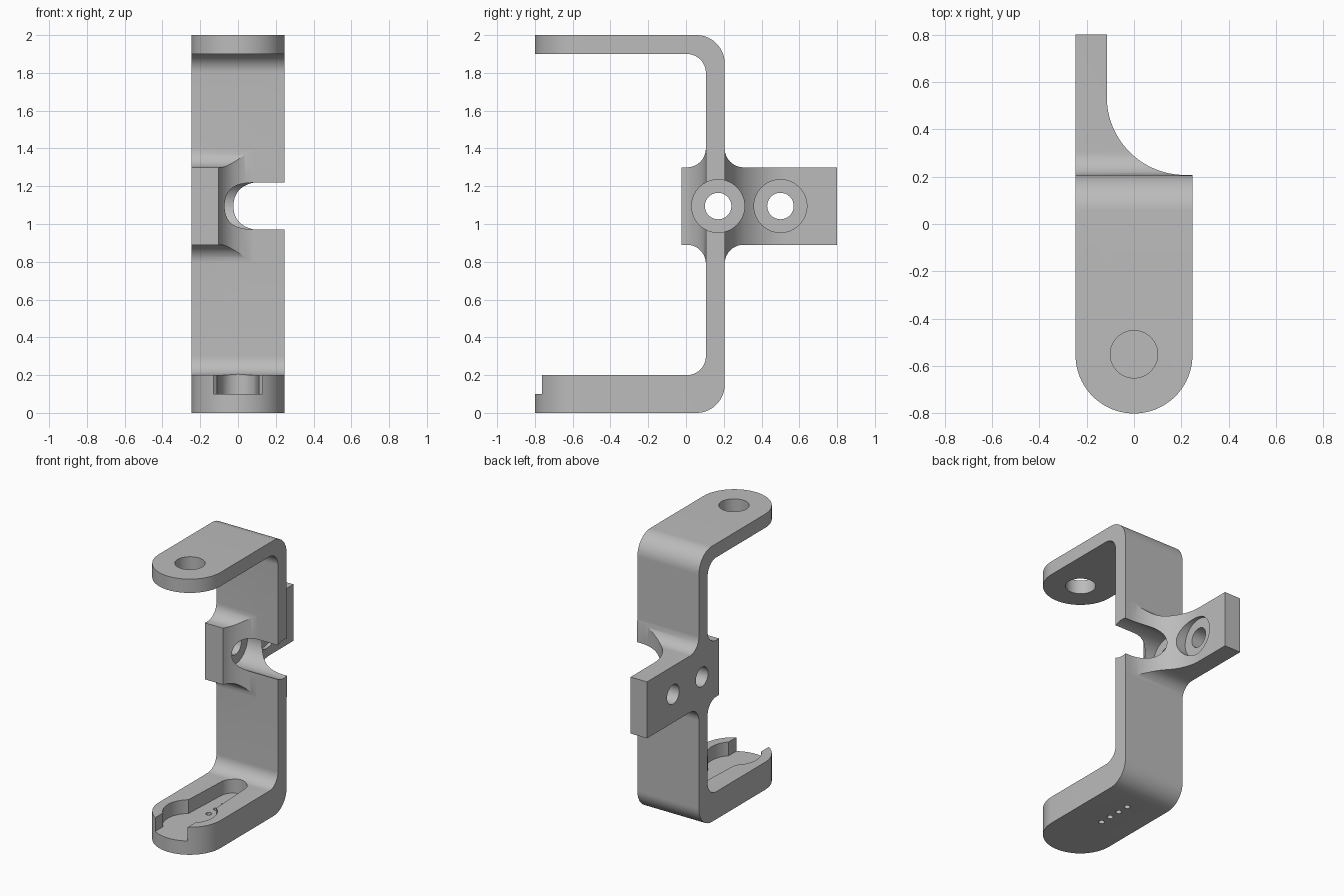
import bpy, bmesh
from math import radians, cos, sin

if "Cube" in bpy.data.objects:
    bpy.data.objects.remove(bpy.data.objects["Cube"], do_unlink=True)

gray = bpy.data.materials.new("plain gray")
gray.use_nodes = True
gray.diffuse_color = (0.5, 0.5, 0.5, 1)
gray.node_tree.nodes["Principled BSDF"].inputs["Base Color"].default_value = (0.5, 0.5, 0.5, 1)

HALF = 0.247       # half width of the strap
BACK, FRONT = 0.205, 0.105   # faces of the upright web
MID = 1.095        # height of the mounting plate centre


def arc(cx, cy, r, start, end, steps=16):
    angles = [radians(start + (end - start) * i / steps) for i in range(steps + 1)]
    return [(cx + r * cos(a), cy + r * sin(a)) for a in angles]


def circle(cx, cy, r):
    return arc(cx, cy, r, 0, 360, 64)[:-1]


def prism(name, outline, low, high, axis):
    """Extrude a yz outline along x, or an xy outline along z."""
    place = (lambda p, h: (h, *p)) if axis == "x" else (lambda p, h: (*p, h))
    bm = bmesh.new()
    base = bm.faces.new([bm.verts.new(place(p, low)) for p in outline])
    grown = bmesh.ops.extrude_face_region(bm, geom=[base], use_keep_orig=True)
    for v in grown["geom"]:
        if isinstance(v, bmesh.types.BMVert):
            v.co["xyz".index(axis)] = high
    bmesh.ops.recalc_face_normals(bm, faces=bm.faces)
    mesh = bpy.data.meshes.new(name)
    bm.to_mesh(mesh)
    bm.free()
    mesh.materials.append(gray)
    obj = bpy.data.objects.new(name, mesh)
    bpy.context.collection.objects.link(obj)
    return obj


def combine(target, tool, operation):
    mod = target.modifiers.new("shape", "BOOLEAN")
    mod.operation, mod.solver, mod.object = operation, "EXACT", tool
    bpy.context.view_layer.objects.active = target
    bpy.ops.object.modifier_apply(modifier=mod.name)
    bpy.data.objects.remove(tool, do_unlink=True)


# Side silhouette: two arms, upright web and mounting plate
side = [(-0.85, 0)]
side += arc(BACK - 0.15, 0.15, 0.15, -90, 0)
side += arc(BACK + 0.1, 0.79, 0.1, 180, 90)
side += [(0.85, 0.89), (0.85, 1.3)]
side += arc(BACK + 0.1, 1.4, 0.1, 270, 180)
side += arc(BACK - 0.15, 1.85, 0.15, 0, 90)
side += [(-0.85, 2), (-0.85, 1.9)]
side += arc(FRONT - 0.1, 1.8, 0.1, 90, 0)
side += arc(FRONT - 0.1, 1.4, 0.1, 0, -90)
side += [(-0.025, 1.3), (-0.025, 0.89)]
side += arc(FRONT - 0.1, 0.79, 0.1, 90, 0)
side += arc(FRONT - 0.1, 0.3, 0.1, 0, -90)
side += [(-0.85, 0.2)]
bracket = prism("bracket", side, -0.3, 0.3, "x")

# Plan outline: rounded arm ends, and the plate flaring into the web
plan = arc(0, HALF - 0.8, HALF, 180, 360, 40)
plan += [(HALF, BACK + 0.002)]
plan += arc(0.215, BACK + 0.332, 0.33, 270, 180, 24)
plan += [(-0.115, 0.8), (-HALF, 0.8)]
combine(bracket, prism("plan", plan, -0.1, 2.1, "z"), "INTERSECT")

# Hollow in front of the web, leaving the plate's short front lip
hollow = arc(0.085, FRONT - 0.2, 0.2, 180, 90, 20)
hollow += [(0.3, FRONT), (0.3, -0.15), (-0.115, -0.15)]
combine(bracket, prism("front_hollow", hollow, 0.7, 1.5, "z"), "DIFFERENCE")

# Counterbored screw holes through the plate
for y in (0.17, 0.5):
    combine(bracket, prism("counterbore", circle(y, MID, 0.14), -0.14, 0.4, "x"), "DIFFERENCE")
    combine(bracket, prism("screw_hole", circle(y, MID, 0.07), -0.4, 0.4, "x"), "DIFFERENCE")

# Pivot hole in the top arm
combine(bracket, prism("pivot_hole", circle(0, -0.55, 0.1), 1.7, 2.2, "z"), "DIFFERENCE")

# Keyed pocket in the bottom arm: open mouth, round hub and long slot
pocket = [(-0.13, -0.9), (0.13, -0.9)]
pocket += arc(0, -0.55, 0.18, -43.8, 52)
pocket += arc(0, -0.06, 0.095, 0, 180, 24)
pocket += arc(0, -0.55, 0.18, 128, 223.8)
combine(bracket, prism("pocket", pocket, 0.1, 0.5, "z"), "DIFFERENCE")

# Row of small pin holes in the pocket floor
for i in range(4):
    pin = circle(0, -0.335 + 0.088 * i, 0.02)
    combine(bracket, prism("pin_hole", pin, -0.1, 0.15, "z"), "DIFFERENCE")

bpy.ops.object.select_all(action="DESELECT")
bracket.select_set(True)
bpy.context.view_layer.objects.active = bracket
bpy.ops.object.shade_smooth_by_angle(angle=radians(25))
